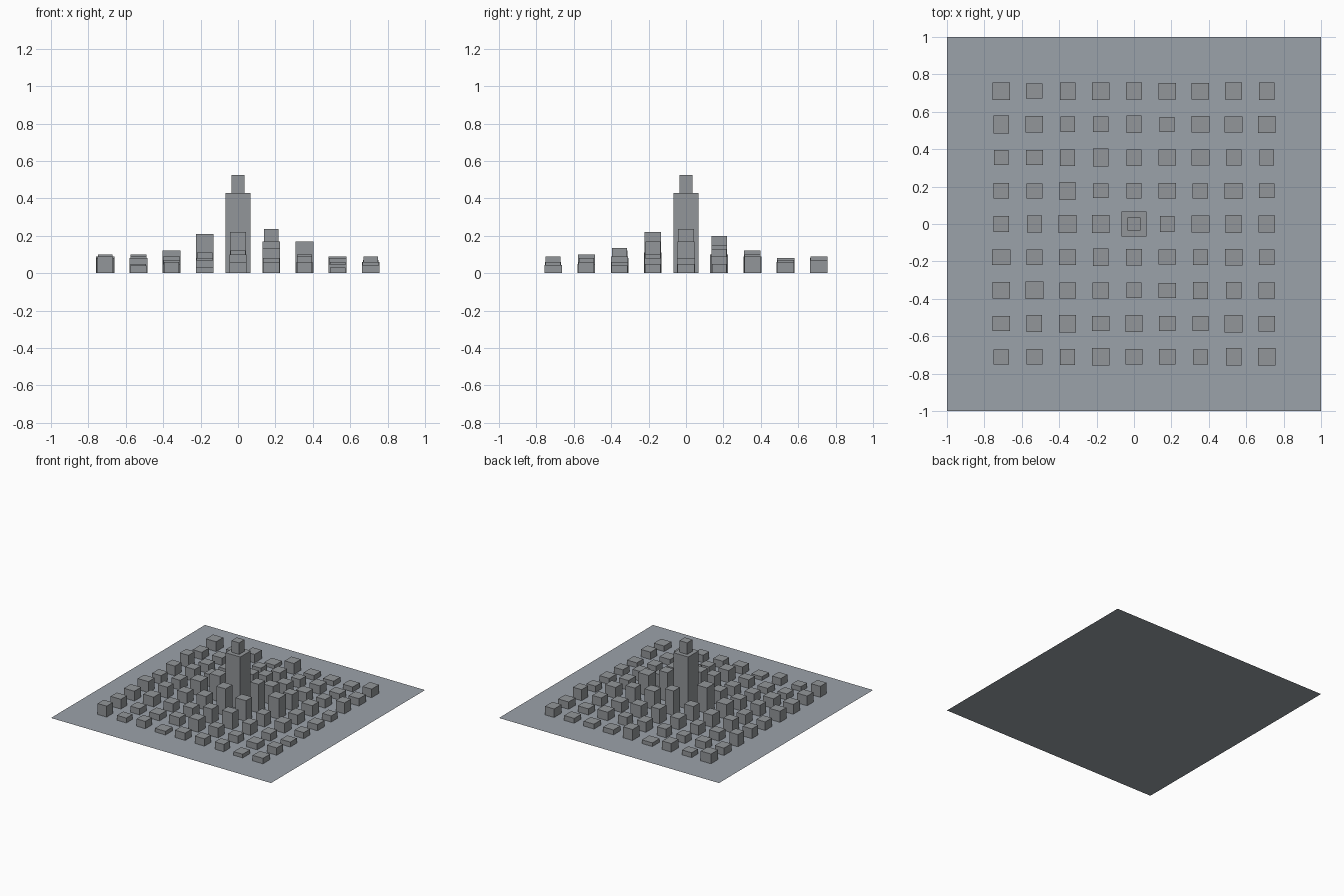
import bpy, bmesh, random

if "Cube" in bpy.data.objects:
    bpy.data.objects.remove(bpy.data.objects["Cube"])

random.seed(4)
PITCH = 0.1775


def material(name, rgb):
    m = bpy.data.materials.new(name)
    m.diffuse_color = (*rgb, 1)
    m.use_nodes = True
    m.node_tree.nodes["Principled BSDF"].inputs["Base Color"].default_value = m.diffuse_color
    return m


ground_grey = material("ground_grey", (0.33, 0.36, 0.40))
building_grey = material("building_grey", (0.29, 0.305, 0.32))


def make_object(name, bm, mat):
    me = bpy.data.meshes.new(name)
    bm.to_mesh(me)
    bm.free()
    me.materials.append(mat)
    ob = bpy.data.objects.new(name, me)
    bpy.context.collection.objects.link(ob)
    return ob


def block(name, x, y, w, d, z0, z1):
    """Box standing on z0, without its hidden underside."""
    bm = bmesh.new()
    bmesh.ops.create_cube(bm, size=1)
    for v in bm.verts:
        v.co = (x + v.co.x * w, y + v.co.y * d, z1 if v.co.z > 0 else z0)
    bottom = [f for f in bm.faces if f.normal.z < -0.5]
    bmesh.ops.delete(bm, geom=bottom, context='FACES_ONLY')
    return make_object(name, bm, building_grey)


# Flat square ground
bm = bmesh.new()
bmesh.ops.create_grid(bm, x_segments=1, y_segments=1, size=1)
make_object("ground_plane", bm, ground_grey)

# Central tower with a narrower top
block("central_tower", 0, 0, 0.135, 0.135, 0, 0.43)
block("tower_top", 0, 0, 0.07, 0.07, 0.43, 0.525)

# City blocks: heights in hundredths, front row first, left to right
heights = [
    [9, 4, 6, 3, 6, 6, 6, 3, 4.5],
    [8, 5, 5, 7, 10, 8, 6, 5, 6],
    [8, 8, 7, 8, 12, 13.5, 9, 6, 4],
    [9, 9, 9, 11, 22, 17, 10, 8, 5],
    [7, 8, 12, 21, 0, 23.5, 17, 8, 5],
    [8, 10, 10, 12, 20, 15, 13, 9, 5],
    [10, 7, 8, 9, 12, 10, 8, 7, 9],
    [6, 6, 6, 7, 8, 7, 7, 5, 6],
    [8, 4, 7, 3, 9, 4, 4, 4, 7],
]
for j, row in enumerate(heights):
    for i, h in enumerate(row):
        if h:
            w, d = random.uniform(0.078, 0.097), random.uniform(0.078, 0.097)
            block(f"building_{j}_{i}", (i - 4) * PITCH, (j - 4) * PITCH,
                  w, d, 0, h / 100)
